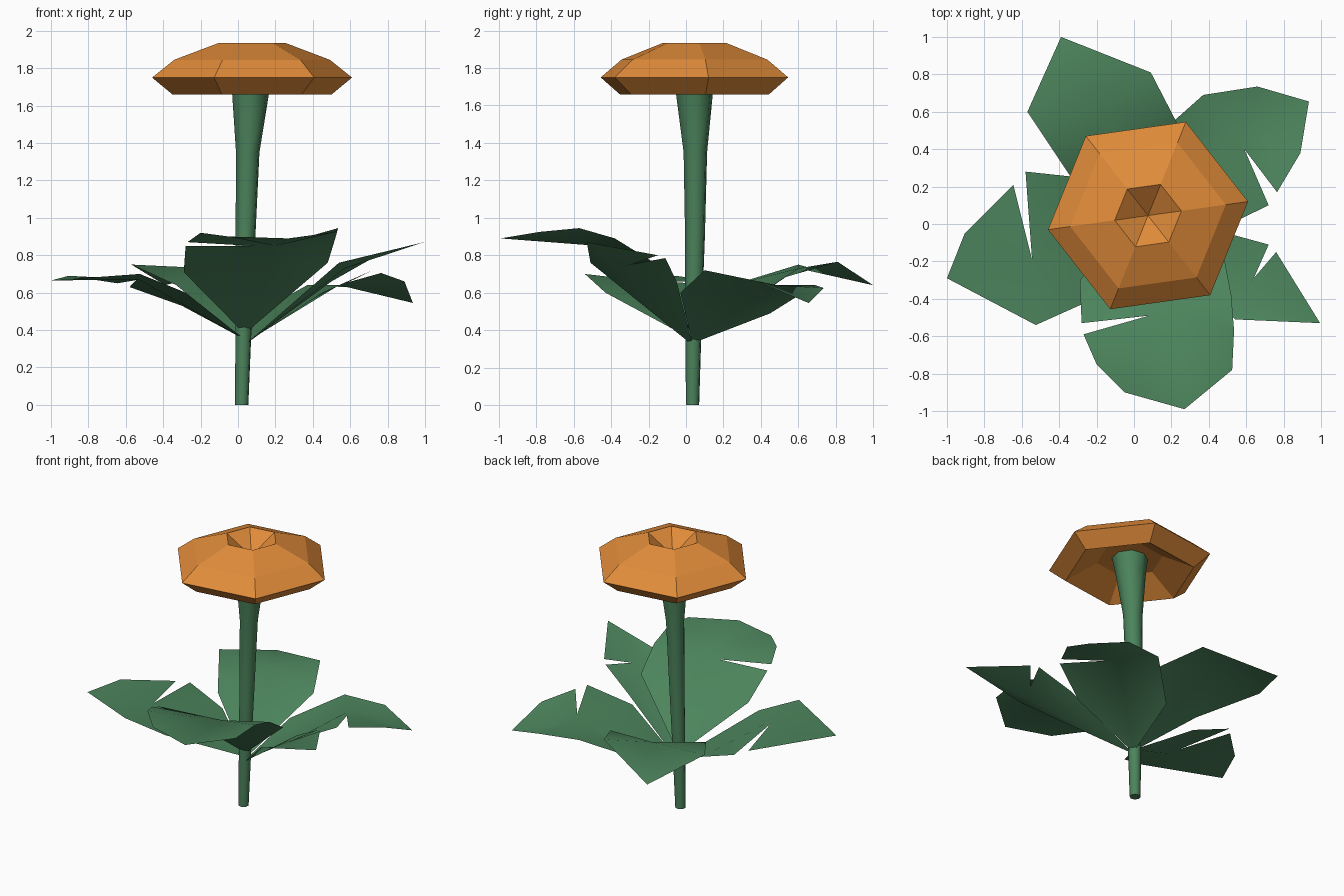
import bpy, math


def material(name, rgb):
    m = bpy.data.materials.new(name)
    m.diffuse_color = (*rgb, 1)
    return m


GREEN = material("leaf green", (0.072, 0.23, 0.107))
ORANGE = material("petal orange", (0.75, 0.26, 0.042))


def make(name, verts, faces, mat, smooth=None):
    me = bpy.data.meshes.new(name)
    me.from_pydata(verts, [], faces)
    me.materials.append(mat)
    ob = bpy.data.objects.new(name, me)
    bpy.context.collection.objects.link(ob)
    if smooth:
        bpy.ops.object.select_all(action='DESELECT')
        ob.select_set(True)
        bpy.context.view_layer.objects.active = ob
        bpy.ops.object.shade_smooth_by_angle(angle=math.radians(smooth))
    return ob


def loft(name, rings, sides, turn, mat, smooth=None):
    """Stack of regular polygon rings (x, y, z, radius), closed at both ends."""
    verts, faces = [], []
    for x, y, z, r in rings:
        for i in range(sides):
            a = turn + math.tau * i / sides
            verts.append((x + r * math.cos(a), y + r * math.sin(a), z))
    n = len(rings)
    for k in range(n - 1):
        for i in range(sides):
            j = (i + 1) % sides
            faces.append((k * sides + i, k * sides + j,
                          (k + 1) * sides + j, (k + 1) * sides + i))
    for k, flip in ((0, True), (n - 1, False)):
        verts.append(rings[k][:3])
        c = len(verts) - 1
        for i in range(sides):
            a, b = k * sides + i, k * sides + (i + 1) % sides
            faces.append((b, a, c) if flip else (a, b, c))
    return make(name, verts, faces, mat, smooth)


# Stem, leaning slightly and flaring under the bloom
loft("stem", [(0.02, 0.035, 0, 0.036), (0.03, 0.04, 0.45, 0.045),
              (0.04, 0.048, 0.9, 0.054), (0.052, 0.05, 1.35, 0.064),
              (0.067, 0.045, 1.66, 0.1), (0.075, 0.045, 1.8, 0.122)],
     8, 0.2, GREEN, 60)

# Six-sided bloom: hollow underside, flared rim, dimpled top
profile = [(0.03, 1.78), (0.22, 1.77), (0.43, 1.66), (0.54, 1.75),
           (0.42, 1.845), (0.18, 1.935), (0.004, 1.81)]
loft("bloom", [(0.075, 0.045, z, r) for r, z in profile],
     6, math.radians(8), ORANGE)

# Leaves: height at the stem, then middle point and outline with slits
LEAVES = {
    "back_leaf": (0.34, [
        (-0.15, 0.6, 0.73), (0.24, 0.52, 0.68), (0.09, 0.81, 0.765),
        (-0.39, 1.0, 0.64), (-0.57, 0.6, 0.75), (-0.33, 0.24, 0.64)]),
    "back_right_leaf": (0.33, [
        (0.54, 0.487, 0.64), (0.45, -0.03, 0.6), (0.72, 0.1, 0.72),
        (0.59, 0.4, 0.656), (0.765, 0.17, 0.705), (0.89, 0.38, 0.66),
        (0.935, 0.655, 0.545), (0.66, 0.735, 0.625),
        (0.37, 0.69, 0.64), (0.1, 0.45, 0.49)]),
    "front_right_leaf": (0.32, [
        (0.57, -0.4, 0.73), (0.54, -0.51, 0.76), (0.995, -0.53, 0.87),
        (0.76, -0.15, 0.8), (0.64, -0.29, 0.752),
        (0.72, -0.11, 0.785), (0.5, -0.05, 0.66)]),
    "front_leaf": (0.38, [
        (0.2, -0.466, 0.85), (-0.29, -0.3, 0.71), (-0.28, -0.53, 0.85),
        (0.08, -0.49, 0.85), (-0.27, -0.59, 0.87), (-0.2, -0.75, 0.92),
        (-0.05, -0.9, 0.9), (0.27, -0.99, 0.89), (0.525, -0.78, 0.925),
        (0.535, -0.57, 0.945), (0.52, -0.38, 0.89), (0.48, -0.17, 0.76)]),
    "left_leaf": (0.35, [
        (-0.53, -0.28, 0.67), (-0.3, 0.25, 0.53), (-0.58, 0.28, 0.63),
        (-0.545, -0.19, 0.667), (-0.645, 0.21, 0.65), (-0.905, -0.05, 0.69),
        (-1.0, -0.29, 0.665), (-0.525, -0.54, 0.7), (-0.28, -0.43, 0.6)]),
}
for name, (z, pts) in LEAVES.items():
    verts = [pts[0], (0.035, 0.035, z)] + pts[1:]
    n = len(verts)
    faces = [(0, i, i + 1 if i + 1 < n else 1) for i in range(1, n)]
    if name in ("front_leaf", "left_leaf"):   # outlines that run clockwise
        faces = [f[::-1] for f in faces]
    make(name, verts, faces, GREEN, 50)
